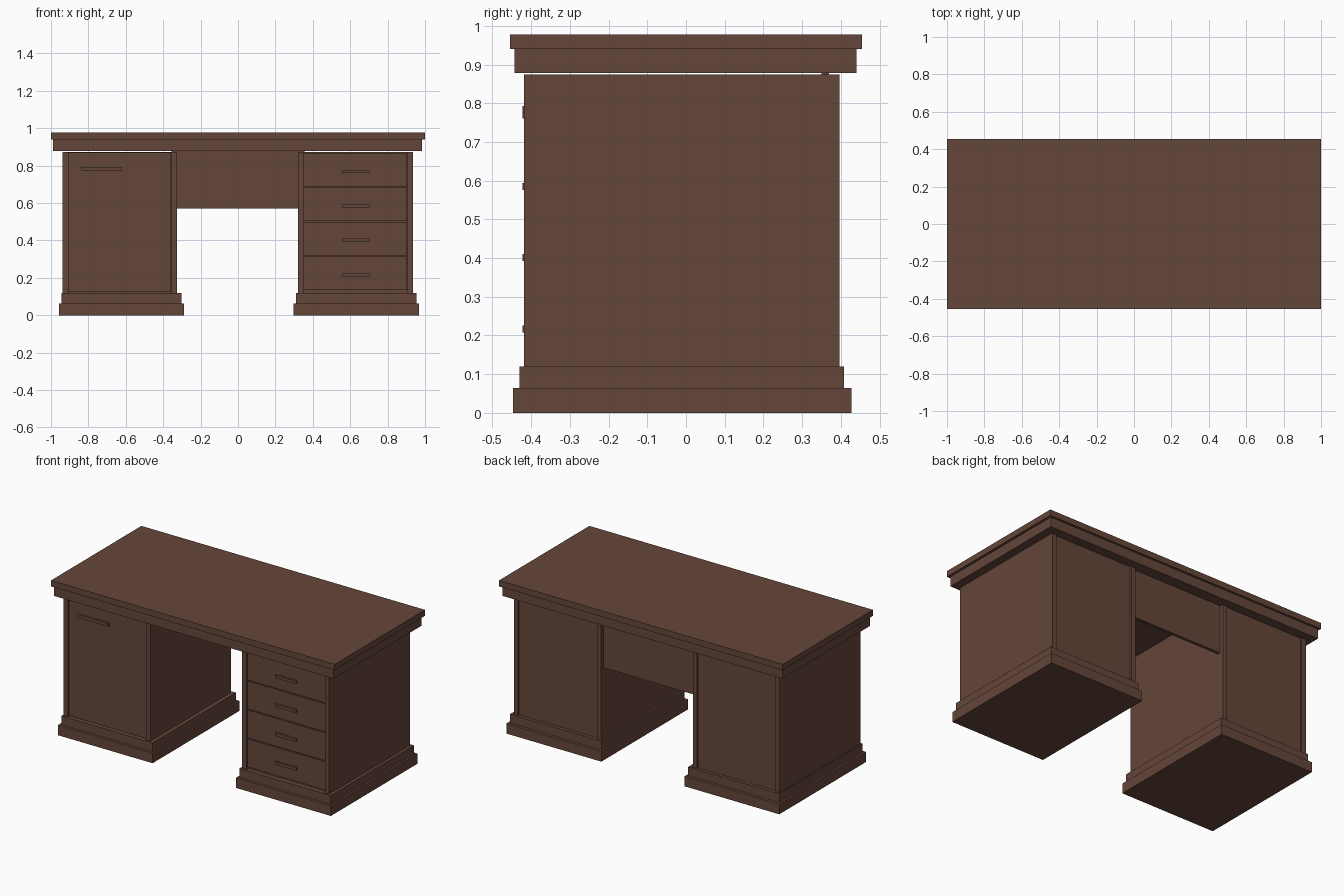
import bpy

if "Cube" in bpy.data.objects:
    bpy.data.objects.remove(bpy.data.objects["Cube"])

# One wood colour throughout
wood = bpy.data.materials.new("brown wood")
wood.diffuse_color = (0.130, 0.061, 0.042, 1)
wood.use_nodes = True
wood.node_tree.nodes["Principled BSDF"].inputs["Base Color"].default_value = wood.diffuse_color


def box(name, x, y, z):
    """Axis-aligned box from (min, max) ranges."""
    bpy.ops.mesh.primitive_cube_add(
        size=1, location=[(r[0] + r[1]) / 2 for r in (x, y, z)])
    ob = bpy.context.object
    ob.name = name
    ob.scale = [r[1] - r[0] for r in (x, y, z)]
    bpy.ops.object.transform_apply(location=False, rotation=False, scale=True)
    ob.data.materials.append(wood)
    return ob


# Desk top in two steps
box("desk_top", (-1, 1), (-0.455, 0.455), (0.94, 0.978))
box("top_moulding", (-0.989, 0.985), (-0.443, 0.441), (0.878, 0.94))

# Modesty panel between the pedestals, near the back
box("modesty_panel", (-0.355, 0.355), (0.35, 0.37), (0.57, 0.878))

FRONT, BACK, TOP, SIDE = -0.419, 0.396, 0.874, 0.030
for side, x0, x1 in (("left", -0.937, -0.325), ("right", 0.322, 0.936)):
    # Stepped plinth
    box(side + "_plinth", (x0 - 0.02 if x0 < 0 else x0 - 0.024, x1 + 0.036 if x0 < 0 else x1 + 0.032),
        (-0.447, 0.427), (0, 0.064))
    box(side + "_plinth_step", (x0 - 0.007 if x0 < 0 else x0 - 0.012, x1 + 0.024 if x0 < 0 else x1 + 0.019),
        (-0.43, 0.408), (0.064, 0.12))
    # Side panels whose edges frame the recessed front and back
    box(side + "_pedestal_panel_a", (x0, x0 + SIDE), (FRONT, BACK), (0.12, TOP))
    box(side + "_pedestal_panel_b", (x1 - SIDE, x1), (FRONT, BACK), (0.12, TOP))
    box(side + "_pedestal_core", (x0 + SIDE, x1 - SIDE),
        (FRONT + 0.02, BACK - 0.01), (0.12, TOP))

# Cupboard door with a long handle
box("door", (-0.905, -0.357), (-0.409, -0.395), (0.124, 0.871))
box("door_handle", (-0.838, -0.621), (-0.422, -0.405), (0.772, 0.793))

# Four drawers with short handles
for i in range(4):
    z = 0.134 + i * 0.1845
    box(f"drawer_{i + 1}", (0.354, 0.904), (-0.409, -0.395), (z, z + 0.179))
    h = 0.217 + i * 0.184
    box(f"drawer_handle_{i + 1}", (0.555, 0.703), (-0.422, -0.405),
        (h - 0.009, h + 0.009))
